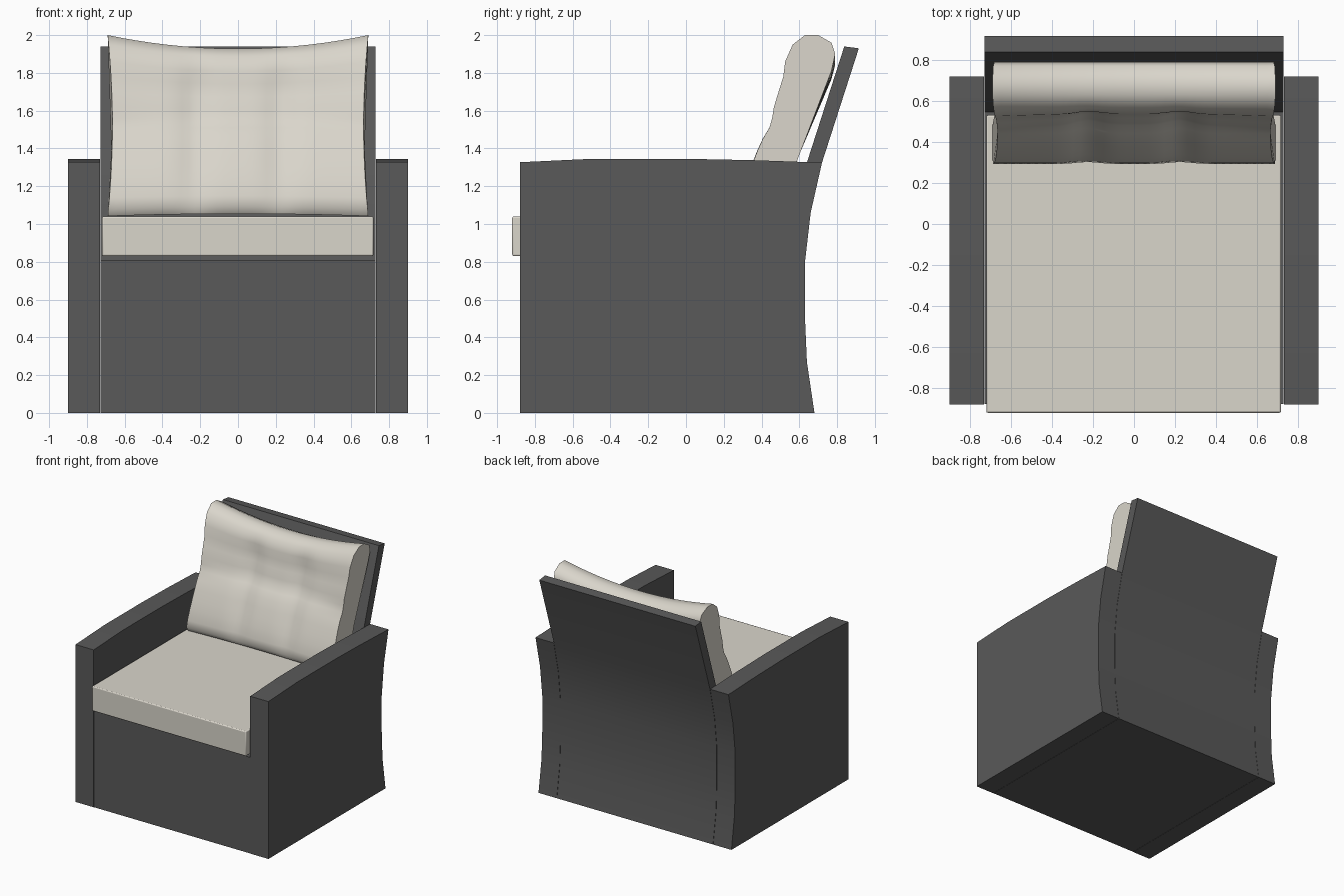
import bpy, bmesh, math

if "Cube" in bpy.data.objects:
    bpy.data.objects.remove(bpy.data.objects["Cube"])


def material(name, rgb):
    m = bpy.data.materials.new(name)
    m.diffuse_color = (*rgb, 1)
    m.use_nodes = True
    m.node_tree.nodes["Principled BSDF"].inputs["Base Color"].default_value = m.diffuse_color
    return m


GREY = material("charcoal grey", (0.10, 0.10, 0.10))
BEIGE = material("warm beige", (0.70, 0.67, 0.60))


def loft(name, rings, mat):
    """Skin a list of closed rings and cap both ends."""
    bm = bmesh.new()
    vs = [[bm.verts.new(p) for p in r] for r in rings]
    n = len(rings[0])
    for a, b in zip(vs, vs[1:]):
        for i in range(n):
            j = (i + 1) % n
            bm.faces.new((a[i], a[j], b[j], b[i]))
    bm.faces.new(vs[0])
    bm.faces.new(vs[-1])
    bmesh.ops.recalc_face_normals(bm, faces=bm.faces[:])
    me = bpy.data.meshes.new(name)
    bm.to_mesh(me)
    bm.free()
    me.materials.append(mat)
    ob = bpy.data.objects.new(name, me)
    bpy.context.collection.objects.link(ob)
    return ob


def extrude_x(name, profile, x0, x1, mat):
    return loft(name, [[(x, y, z) for y, z in profile] for x in (x0, x1)], mat)


def smooth(ob, angle):
    bpy.ops.object.select_all(action='DESELECT')
    ob.select_set(True)
    bpy.context.view_layer.objects.active = ob
    bpy.ops.object.shade_smooth_by_angle(angle=math.radians(angle))


# shared rear curve of arms and backrest (y, z)
REAR = [(0.68, 0), (0.64, 0.27), (0.63, 0.5), (0.63, 0.8), (0.66, 1.06), (0.72, 1.325)]

# arms: slab sides with a gently crowned top
arm = [(-0.88, 0)] + REAR + [(0.35, 1.338), (0, 1.345), (-0.5, 1.345), (-0.88, 1.327)]
for side, s in (("left", -1), ("right", 1)):
    smooth(extrude_x(side + "_arm", arm, s * 0.73, s * 0.90, GREY), 25)

# base and leaning backrest in one L-shaped profile
body = [(-0.878, 0)] + REAR + [(0.915, 1.93), (0.838, 1.94), (0.64, 1.325),
                               (0.575, 1.06), (0.545, 0.81), (-0.878, 0.81)]
smooth(extrude_x("base_and_backrest", body, -0.728, 0.728, GREY), 25)

# seat cushion
seat = extrude_x("seat_cushion", [(-0.92, 0.83), (0.53, 0.83), (0.53, 1.04), (-0.92, 1.04)],
                 -0.72, 0.717, BEIGE)
bev = seat.modifiers.new("soft edge", 'BEVEL')
bev.width = 0.008
bev.segments = 2
smooth(seat, 30)

# back cushion: leaning section swept across x, with tufted front
section = [(0.32, 1.042), (0.292, 1.08), (0.298, 1.14), (0.32, 1.23), (0.345, 1.3),
           (0.375, 1.38), (0.405, 1.45), (0.428, 1.51), (0.445, 1.56), (0.465, 1.62),
           (0.49, 1.70), (0.515, 1.78), (0.525, 1.86), (0.565, 1.95), (0.63, 2.0),
           (0.70, 2.0), (0.77, 1.96), (0.79, 1.90), (0.77, 1.81), (0.59, 1.34), (0.48, 1.045)]
FRONT = 13


def bump(d, w):
    return math.exp(-(d / w) ** 2)


def cushion_point(u, i):
    y, z = section[i]
    t = (z - 1.52) / 0.48
    crown = 1 - u * u
    x = u * (0.69 - 0.025 * (1 - t * t))
    if 0 < i < FRONT:
        fade = min(1, (i + 1) / 5, (FRONT + 1 - i) / 4)
        y += fade * (0.025 * bump(abs(x) - 0.225, 0.08) + 0.016 * bump(z - 1.53, 0.05))
        if t > 0:
            y += fade * 0.025 * crown
    z += -0.072 * crown * t if t > 0 else -0.012 * crown * t
    return (x, y, z)


COLS = 36
rings = [[cushion_point(-1 + 2 * c / COLS, i) for i in range(len(section))]
         for c in range(COLS + 1)]
smooth(loft("back_cushion", rings, BEIGE), 45)
